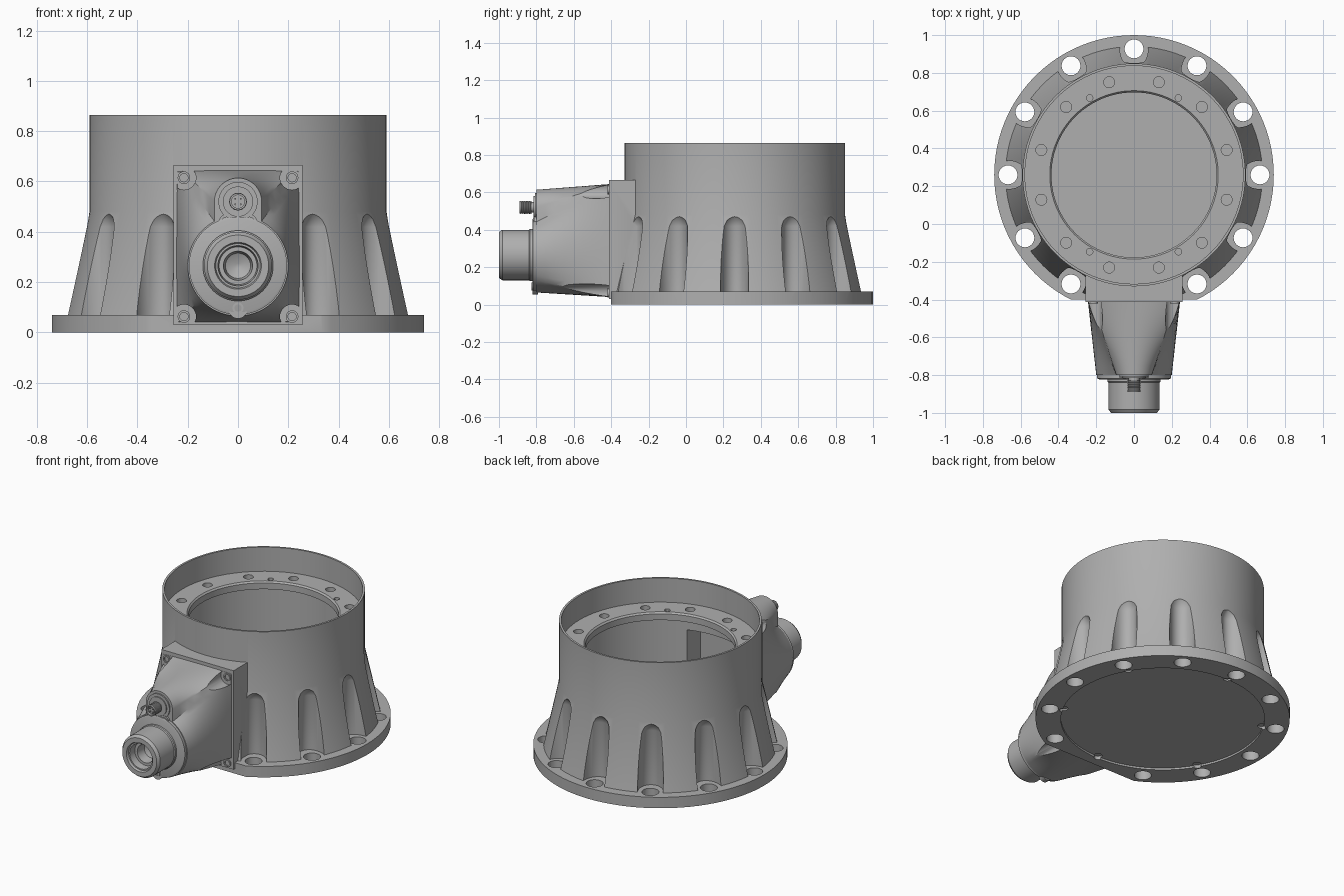
import bpy, bmesh
from math import sin, cos, pi, radians
from mathutils import Matrix, Vector

cube = bpy.data.objects.get("Cube")
if cube:
    bpy.data.objects.remove(cube, do_unlink=True)

grey = bpy.data.materials.new("cast grey")
grey.use_nodes = True
COLOUR = (0.43, 0.43, 0.43, 1)
grey.diffuse_color = COLOUR
grey.node_tree.nodes["Principled BSDF"].inputs["Base Color"].default_value = COLOUR

CY = 0.26              # centre of the round body
BODY = (0, CY, 0)


def solid(name, rings):
    """Closed solid skinned over a chain of equal-length rings."""
    bm = bmesh.new()
    loops = [[bm.verts.new(p) for p in ring] for ring in rings]
    n = len(loops[0])
    for a, b in zip(loops, loops[1:]):
        for i in range(n):
            j = (i + 1) % n
            bm.faces.new((a[i], a[j], b[j], b[i]))
    bm.faces.new(loops[0][::-1])
    bm.faces.new(loops[-1])
    bmesh.ops.recalc_face_normals(bm, faces=bm.faces)
    mesh = bpy.data.meshes.new(name)
    bm.to_mesh(mesh)
    bm.free()
    mesh.materials.append(grey)
    ob = bpy.data.objects.new(name, mesh)
    bpy.context.collection.objects.link(ob)
    return ob


def lathe(name, profile, at, forward=False, n=96, squash=1):
    """Spin (radius, height) points about z, or about -y when forward."""
    rings = []
    for r, h in profile:
        ring = []
        for i in range(n):
            a = 2 * pi * i / n
            u, v = r * cos(a), r * sin(a) * squash
            p = (u, -h, v) if forward else (u, v, h)
            ring.append(Vector(at) + Vector(p))
        rings.append(ring)
    return solid(name, rings)


def box(name, x, y, z):
    ring = lambda h: [(x[0], y[0], h), (x[1], y[0], h), (x[1], y[1], h), (x[0], y[1], h)]
    return solid(name, [ring(z[0]), ring(z[1])])


def boolean(target, tools, op="DIFFERENCE"):
    for tool in tools:
        tool.hide_render = True
        mod = target.modifiers.new("cut", "BOOLEAN")
        mod.object, mod.operation, mod.solver = tool, op, "EXACT"
        bpy.context.view_layer.objects.active = target
        bpy.ops.object.modifier_apply(modifier=mod.name)
        bpy.data.objects.remove(tool, do_unlink=True)


def ring_spots(radius, start, step, count):
    for k in range(count):
        a = radians(start + step * k)
        yield a, (radius * cos(a), CY + radius * sin(a), 0)


def drill(spots, r, z0, z1):
    return [lathe("drill", [(r, z0), (r, z1)], at, n=24) for _, at in spots]


# Main body with base flange
body = lathe("main_body", [(0.74, 0), (0.74, 0.07), (0.68, 0.07), (0.59, 0.48), (0.59, 0.865)], BODY)

# Flutes above the flange holes
flutes = []
for a, at in ring_spots(0.667, -60, 30, 11):
    flute = lathe("flute", [(0.1, 0.07), (0.1, 0.42), (0.09, 0.45), (0.075, 0.47)], (0, 0, 0), n=40, squash=0.75)
    flute.data.transform(Matrix.Translation(at) @ Matrix.Rotation(a, 4, "Z"))
    flutes.append(flute)
boolean(body, flutes)

# Front flat and mounting pad
boolean(body, [box("front_cut", (-1, 1), (-1, -0.4), (-0.1, 0.3))])
boolean(body, [box("pad", (-0.257, 0.257), (-0.412, -0.15), (0.03, 0.665))], "UNION")

# Hollow interior with bolting ledge, and recess underneath
cavity = lathe("cavity", [(0.54, 0.03), (0.54, 0.66), (0.437, 0.66), (0.437, 0.70),
                          (0.446, 0.71), (0.577, 0.71), (0.577, 0.95)], BODY)
recess = lathe("recess", [(0.593, -0.05), (0.593, 0.012)], BODY)
window = box("window", (-0.17, 0.17), (-0.39, -0.1), (0.1, 0.56))
boolean(body, [cavity, recess, window])

# Bolt holes
boolean(body, drill(ring_spots(0.667, -60, 30, 11), 0.05, -0.1, 0.2)
        + drill(ring_spots(0.508, 15, 30, 12), 0.029, 0.675, 0.8)
        + drill(((0, p) for a in (60, 120, 240, 300) for _, p in ring_spots(0.47, a, 0, 1)), 0.017, 0.675, 0.8)
        + drill(ring_spots(0.585, -90, 60, 6), 0.024, -0.1, 0.022))

# Front housing: rectangle blending into a keyhole outline
GZ, LZ = 0.265, 0.52   # heights of the gland and the connector


def mix(a, b, t):
    return a + (b - a) * t


half_back, half_front = [], []
W, LOW, HIGH = 0.245, 0.04, 0.645
for i in range(8):
    t = i / 8
    a = radians(mix(-90, -42, t))
    half_back.append((W * t, LOW))
    half_front.append((0.2 * cos(a), GZ + 0.2 * sin(a)))
for i in range(14):
    t = i / 14
    a = radians(mix(-42, 62, t))
    half_back.append((W, mix(LOW, HIGH, t)))
    half_front.append((0.2 * cos(a), GZ + 0.2 * sin(a)))
half_back.append((W, HIGH))
half_front.append((0.094, GZ + 0.177))
for i in range(11):
    a = radians(9 * i)
    half_back.append((W * (1 - (i + 1) / 11), HIGH))
    half_front.append((0.094 * cos(a), LZ + 0.094 * sin(a)))


def full(half):
    return half + [(-x, z) for x, z in half[-2:0:-1]]


back, front = full(half_back), full(half_front)
STEPS = 8
rings = []
for s in range(STEPS + 1):
    t = s / STEPS
    rings.append([(mix(b[0], f[0], t), mix(-0.4, -0.8, t), mix(b[1], f[1], t)) for b, f in zip(back, front)])
housing = solid("front_housing", rings)
corners = [(sx * 0.215, z) for sx in (-1, 1) for z in (0.063, 0.615)]
boolean(housing, [lathe("pocket", [(0.048, 0.413), (0.048, 0.8)], (x, 0, z), True, 32) for x, z in corners])


def socket_screw(name, x, y, z, r, tall=0.008):
    lathe(name, [(r, -0.01), (r, tall), (r * 0.65, tall), (r * 0.65, 0)], (x, y, z), True, 24)


for x, z in corners:
    socket_screw("pad_screw", x, -0.412, z, 0.025)

# Gland flange with lower tab
lathe("gland_flange", [(0.195, 0.79), (0.195, 0.818), (0.185, 0.822)], (0, 0, GZ), True)
lathe("flange_tab", [(0.038, 0.79), (0.038, 0.822)], (0, 0, 0.093), True, 32)
socket_screw("tab_screw", 0, -0.822, 0.097, 0.022, 0.004)

# Cable gland with stepped bore
lathe("cable_gland", [(0.14, 0.8), (0.14, 0.835), (0.135, 0.84), (0.135, 0.982), (0.122, 1.0),
                      (0.093, 1.0), (0.088, 0.985), (0.08, 0.985), (0.075, 0.94), (0.058, 0.94),
                      (0.05, 0.88), (0.01, 0.86)], (0, 0, GZ), True, 64)

# Upper connector: base plate, threaded barrel, pins and screws
lathe("connector_plate", [(0.078, 0.79), (0.078, 0.808), (0.06, 0.808), (0.06, 0.815)], (0, 0, LZ), True, 48)
thread = [(0.028, 0.8), (0.028, 0.825)]
for i in range(6):
    y = 0.826 + i * 0.009
    thread += [(0.035, y), (0.035, y + 0.004), (0.031, y + 0.006)]
thread += [(0.035, 0.882), (0.033, 0.89), (0.026, 0.89), (0.026, 0.872)]
lathe("threaded_connector", thread, (0, 0, LZ), True, 40)
for sx in (-1, 1):
    for sz in (-1, 1):
        lathe("connector_pin", [(0.004, 0.865), (0.004, 0.885)], (sx * 0.011, 0, LZ + sz * 0.011), True, 10)
    lathe("screw_boss", [(0.03, 0.79), (0.03, 0.812)], (sx * 0.046, 0, 0.44), True, 32)
    socket_screw("connector_screw", sx * 0.046, -0.812, 0.44, 0.02, 0.006)

# Smooth shading with crisp edges
for ob in bpy.context.scene.objects:
    ob.select_set(ob.type == "MESH")
bpy.context.view_layer.objects.active = body
bpy.ops.object.shade_smooth_by_angle(angle=radians(30))
